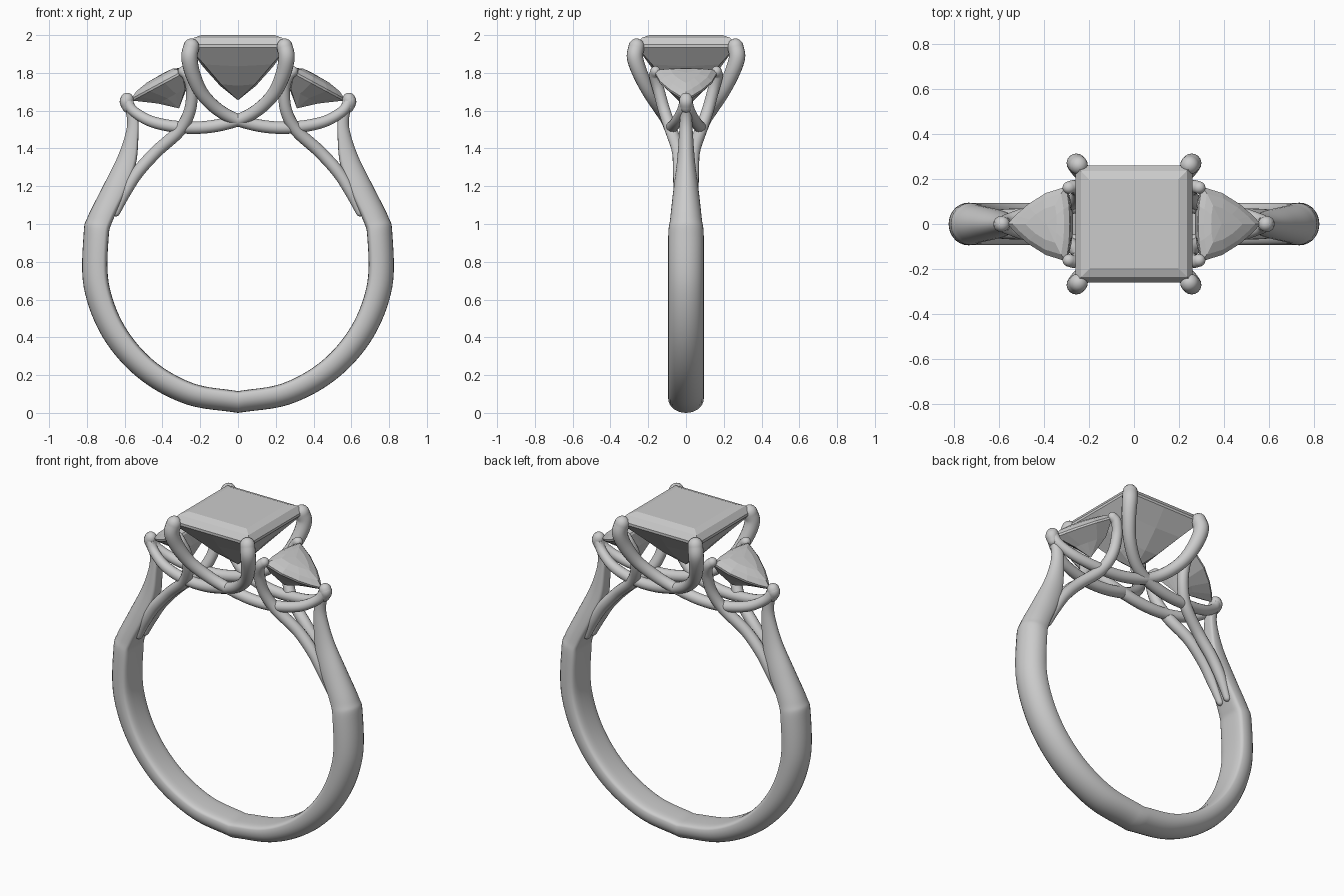
import bpy, bmesh, math
from mathutils import Vector

if "Cube" in bpy.data.objects:
    bpy.data.objects.remove(bpy.data.objects["Cube"])


def catmull(pts, n):
    """Smooth samples through points of any dimension."""
    p = [Vector(q) for q in pts]
    p = [p[0] * 2 - p[1]] + p + [p[-1] * 2 - p[-2]]
    out = []
    for i in range(1, len(p) - 2):
        a, b, c, d = p[i - 1:i + 3]
        for k in range(n):
            t = k / n
            out.append((b * 2 + (c - a) * t + (a * 2 - b * 5 + c * 4 - d) * t ** 2
                        + (b * 3 - a - c * 3 + d) * t ** 3) / 2)
    return out + [p[-2]]


def loft(name, rings, smooth=True):
    """Skin equal-length rings; a one-point ring makes a tip."""
    bm = bmesh.new()
    vs = [[bm.verts.new(c) for c in r] for r in rings]
    for a, b in zip(vs, vs[1:]):
        n = max(len(a), len(b))
        for i in range(n):
            j = (i + 1) % n
            if len(b) == 1:
                bm.faces.new((a[i], a[j], b[0]))
            elif len(a) == 1:
                bm.faces.new((a[0], b[j], b[i]))
            else:
                bm.faces.new((a[i], a[j], b[j], b[i]))
    for r in (vs[0], vs[-1]):
        if len(r) > 2:
            bm.faces.new(r)
    bmesh.ops.recalc_face_normals(bm, faces=bm.faces)
    me = bpy.data.meshes.new(name)
    bm.to_mesh(me)
    bm.free()
    ob = bpy.data.objects.new(name, me)
    bpy.context.collection.objects.link(ob)
    if smooth:
        bpy.ops.object.select_all(action='DESELECT')
        ob.select_set(True)
        bpy.context.view_layer.objects.active = ob
        bpy.ops.object.shade_smooth_by_angle(angle=math.radians(40))
    return ob


def rod(name, pts, sides=16):
    """Round wire through (x, y, z, radius) points with domed ends."""
    s = catmull(pts, 8)
    pos, rad = [Vector(q[:3]) for q in s], [q[3] for q in s]
    d0, d1 = (pos[0] - pos[1]).normalized(), (pos[-1] - pos[-2]).normalized()
    dome = [math.radians(a) for a in (22, 45, 66, 82)]
    head = [(pos[0] + d0 * rad[0] * math.sin(a), rad[0] * math.cos(a)) for a in reversed(dome)]
    tail = [(pos[-1] + d1 * rad[-1] * math.sin(a), rad[-1] * math.cos(a)) for a in dome]
    path = head + list(zip(pos, rad)) + tail
    rings, u = [], Vector((0, 1, 0.01))
    for i, (c, r) in enumerate(path):
        t = (path[min(i + 1, len(path) - 1)][0] - path[max(i - 1, 0)][0]).normalized()
        u = (u - t * u.dot(t)).normalized()
        v = t.cross(u)
        rings.append([c + (u * math.cos(k * math.tau / sides) + v * math.sin(k * math.tau / sides)) * r
                      for k in range(sides)])
    return loft(name, rings)


# Band: D-shaped section swept from one shoulder tip round to the other
# station = outer x, outer z, inner x, inner z, half width
st = []
for deg in range(0, 101, 20):
    a = math.radians(deg)
    ro = 0.81 + 0.02 * math.sin(a) ** 2
    st.append((ro * math.sin(a), 0.81 - ro * math.cos(a),
               0.695 * math.sin(a), 0.81 - 0.695 * math.cos(a), 0.094))
st += [(0.795, 1.04, 0.662, 1.02, 0.084), (0.72, 1.19, 0.59, 1.175, 0.067),
       (0.64, 1.35, 0.54, 1.32, 0.048), (0.595, 1.48, 0.527, 1.47, 0.037),
       (0.588, 1.56, 0.53, 1.565, 0.032), (0.61, 1.64, 0.555, 1.655, 0.029)]
right = catmull(st, 8)
left = [Vector((-s[0], s[1], -s[2], s[3], s[4])) for s in right[:0:-1]]
rings = []
for s in left + right:
    ring = []
    for k in range(28):
        a = k * math.tau / 28
        sn, cs = math.sin(a), math.cos(a)
        if sn >= 0:
            h, y = 0.35 + 0.65 * sn, cs
        else:  # flatter inside face
            h, y = 0.35 - 0.35 * abs(sn) ** 0.45, math.copysign(abs(cs) ** 0.6, cs)
        ring.append((s[2] + (s[0] - s[2]) * h, s[4] * y, s[3] + (s[1] - s[3]) * h))
    rings.append(ring)
loft("band", rings)

# Wires: each runs from a centre-stone corner under the setting to the far side stone's tip
centre_wire = [(.247, .262, 1.94, .042), (.257, .27, 1.88, .043), (.238, .24, 1.79, .04),
               (.19, .19, 1.69, .036), (.105, .135, 1.605, .034), (0, .1, 1.55, .033),
               (-.15, .085, 1.515, .033), (-.3, .075, 1.512, .032), (-.45, .052, 1.54, .03),
               (-.55, .022, 1.595, .028), (-.588, .006, 1.65, .028)]
# Side prongs: split from the shoulder and rise to the side stone's back corners
side_prong = [(.645, .03, 1.06, .02), (.595, .035, 1.17, .03), (.53, .036, 1.275, .033),
              (.43, .042, 1.385, .033), (.31, .078, 1.495, .033), (.255, .115, 1.6, .032),
              (.245, .145, 1.71, .031), (.265, .166, 1.78, .029), (.29, .162, 1.808, .028)]
for sx, tx in ((1, "right"), (-1, "left")):
    for sy, ty in ((1, "back"), (-1, "front")):
        for name, pts in (("centre_wire", centre_wire), ("side_prong", side_prong)):
            rod(f"{name}_{ty}_{tx}", [(x * sx, y * sy, z, r) for x, y, z, r in pts])
    # Rounded claw over the side stone's tip
    rod(f"tip_claw_{tx}", [(.582 * sx, 0, 1.62, .032), (.59 * sx, 0, 1.645, .036),
                           (.587 * sx, 0, 1.66, .035)])


# Centre stone: square step crown with a faceted pavilion
def square(h, z, bulge=1.0, dz=0.0):
    ring = []
    for x, y in ((1, 0), (1, 1), (0, 1), (-1, 1), (-1, 0), (-1, -1), (0, -1), (1, -1)):
        mid = x == 0 or y == 0
        ring.append((x * h * (bulge if mid else 1), y * h * (bulge if mid else 1),
                     z + (dz if mid else 0)))
    return ring


loft("centre_stone", [square(.195, 2.0), square(.235, 1.985), square(.26, 1.95), square(.26, 1.935),
                      square(.18, 1.845, 1.04, -.01), square(.09, 1.74, 1.06, -.008),
                      [(0, 0, 1.655)]], smooth=False)

# Side stones: tilted rounded triangles
half = [(.562, 0), (.525, .04), (.47, .088), (.39, .138), (.30, .166), (.287, .08), (.284, 0)]
outline = half + [(x, -y) for x, y in half[-2:0:-1]]
for sx, tx in ((1, "right"), (-1, "left")):
    def tier(scale, lift, cx=.365):
        ring = []
        for x, y in outline:
            px, py = cx + (x - cx) * scale, y * scale
            ring.append(((px + lift * .48) * sx, py, 1.66 + (.562 - px) * .54 + lift * .88))
        return ring
    loft(f"side_stone_{tx}", [[(.39 * sx, 0, 1.802)], tier(.5, .04), tier(.82, .026), tier(1, .004),
                              tier(1, -.008), tier(.55, -.085, .345), [(.312 * sx, 0, 1.612)]],
         smooth=False)
